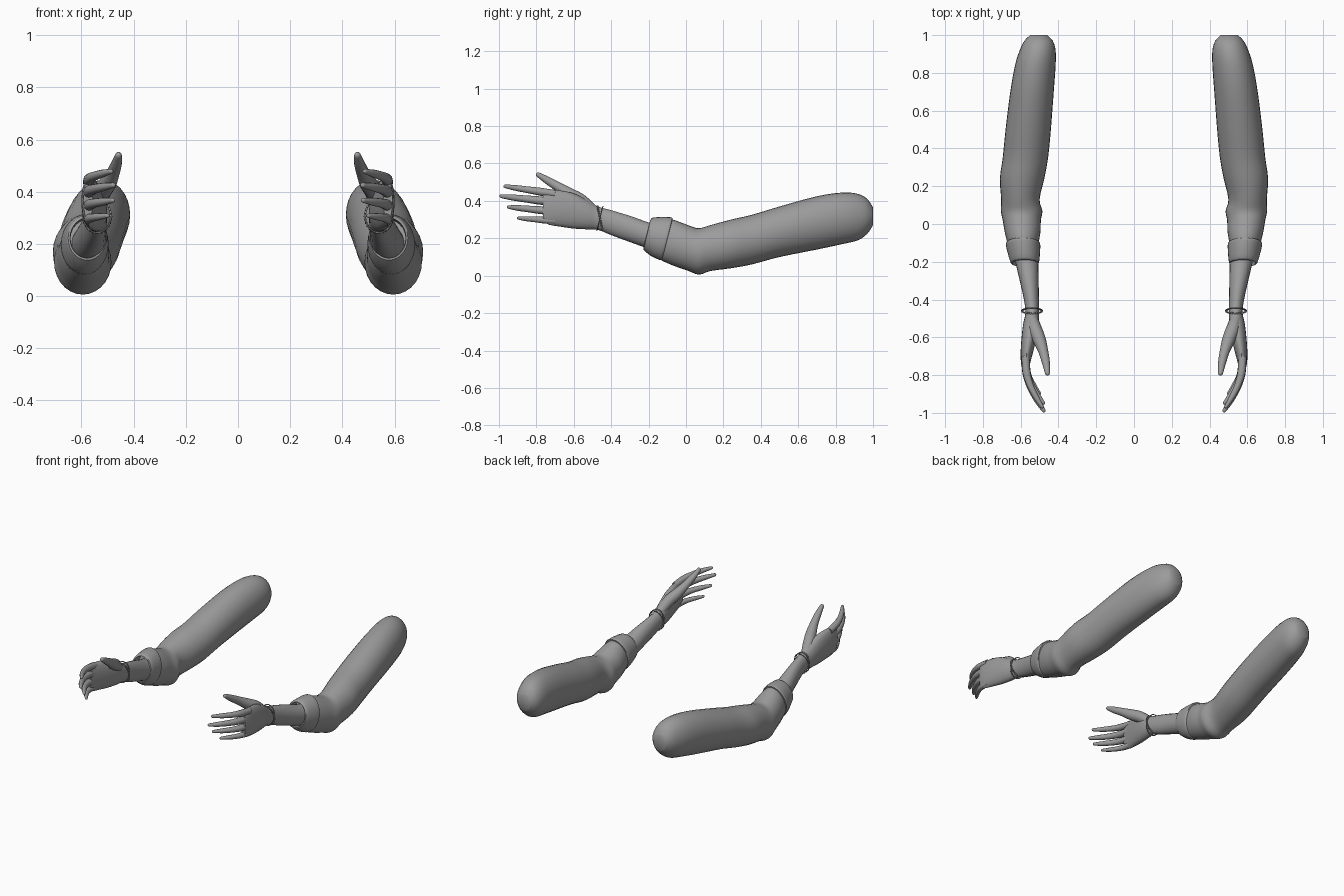
import bpy, bmesh, math
from mathutils import Vector

cube = bpy.data.objects.get("Cube")
if cube:
    bpy.data.objects.remove(cube, do_unlink=True)

grey = bpy.data.materials.new("plain grey")
grey.use_nodes = True
colour = (0.33, 0.33, 0.33, 1)
grey.diffuse_color = colour
grey.node_tree.nodes["Principled BSDF"].inputs["Base Color"].default_value = colour


def finish(name, bm, side):
    """Turn a left-hand mesh into an object, flipped over for the right side."""
    for v in bm.verts:
        v.co.x *= side
    bmesh.ops.recalc_face_normals(bm, faces=bm.faces)
    mesh = bpy.data.meshes.new(name)
    bm.to_mesh(mesh)
    bm.free()
    obj = bpy.data.objects.new(name, mesh)
    bpy.context.collection.objects.link(obj)
    mesh.materials.append(grey)
    bpy.context.view_layer.objects.active = obj
    obj.select_set(True)
    bpy.ops.object.shade_smooth_by_angle(angle=math.radians(50))
    obj.select_set(False)


def smooth_rows(rows, steps):
    """Catmull-Rom interpolation through rows of numbers."""
    out = []
    for i in range(len(rows) - 1):
        a, b = rows[max(i - 1, 0)], rows[i]
        c, d = rows[i + 1], rows[min(i + 2, len(rows) - 1)]
        for s in range(steps):
            t = s / steps
            out.append([q + t * ((r - p) + t * ((2 * p - 5 * q + 4 * r - w)
                        + t * (3 * (q - r) + w - p))) / 2
                        for p, q, r, w in zip(a, b, c, d)])
    return out + [list(rows[-1])]


def skin_rings(bm, rings, cap=True):
    """Bridge successive vertex rings with quads."""
    loops = [[bm.verts.new(p) for p in ring] for ring in rings]
    n = len(loops[0])
    for a, b in zip(loops, loops[1:]):
        for i in range(n):
            j = (i + 1) % n
            bm.faces.new((a[i], a[j], b[j], b[i]))
    if cap:
        bm.faces.new(loops[0])
        bm.faces.new(loops[-1])


def slice_loft(name, side, slices, seg, steps, cap=True):
    """Loft oval slices given as y, x min, x max, z min, z max, lean."""
    rings = []
    for y, x0, x1, z0, z1, lean in smooth_rows(slices, steps):
        ring = []
        for i in range(seg):
            a = math.tau * i / seg
            dx = (x1 - x0) / 2 * math.cos(a)
            dz = (z1 - z0) / 2 * math.sin(a)
            ring.append(((x0 + x1) / 2 + dx, y + lean * dz, (z0 + z1) / 2 + dz))
        rings.append(ring)
    bm = bmesh.new()
    skin_rings(bm, rings, cap)
    finish(name, bm, side)


def digit(name, side, path):
    """Tapering finger along x, y, z, radius points, with a rounded tip."""
    rows = smooth_rows(path, 4)
    tip, before = Vector(rows[-1][:3]), Vector(rows[-2][:3])
    ahead, r = (tip - before).normalized(), rows[-1][3]
    for push, size in ((0.5, 0.85), (0.85, 0.5), (1, 0.1)):
        rows.append([*(tip + ahead * r * push), r * size])
    rings = []
    for i, (x, y, z, r) in enumerate(rows):
        a, b = rows[max(i - 1, 0)], rows[min(i + 1, len(rows) - 1)]
        along = (Vector(b[:3]) - Vector(a[:3])).normalized()
        across = along.cross(Vector((0, 0, 1))).normalized()
        up = across.cross(along)
        rings.append([Vector((x, y, z)) + r * (across * math.cos(t) + up * math.sin(t))
                      for t in (math.tau * k / 12 for k in range(12))])
    bm = bmesh.new()
    skin_rings(bm, rings)
    finish(name, bm, side)


def oval_point(a, lean):
    """Point on a leaning oval around the wrist."""
    dz = 0.064 * math.sin(a)
    return Vector((0.54 + 0.053 * math.cos(a), -0.46 + lean * dz, 0.307 + dz))


SLEEVE = [
    (1.0, .46, .55, .27, .365, 0), (.97, .43, .58, .225, .41, 0),
    (.92, .415, .605, .19, .437, 0), (.84, .415, .63, .17, .445, 0),
    (.7, .425, .655, .14, .425, 0), (.5, .44, .68, .1, .37, 0),
    (.35, .455, .695, .06, .325, 0), (.24, .475, .71, .04, .3, 0),
    (.13, .5, .703, .025, .27, 0), (.07, .485, .705, .006, .254, 0),
    (.02, .493, .695, .025, .265, .05), (-.04, .495, .685, .05, .283, .15),
    (-.1, .505, .67, .08, .3, .25), (-.15, .515, .655, .11, .295, .25)]

# Turned-back cuff: outer wall, rim, then inner wall
CUFF = [
    (-.1, .515, .655, .1, .29, .25), (-.1, .5, .676, .085, .308, .25),
    (-.115, .496, .678, .085, .313, .25), (-.16, .498, .667, .105, .314, .25),
    (-.2, .502, .655, .133, .31, .25), (-.207, .508, .648, .14, .303, .25),
    (-.2, .515, .642, .147, .297, .25), (-.12, .52, .645, .12, .29, .25)]

FOREARM_AND_PALM = [
    (-.1, .515, .645, .12, .26, 0), (-.2, .507, .628, .145, .285, 0),
    (-.3, .505, .605, .18, .32, 0), (-.4, .503, .583, .217, .35, 0),
    (-.47, .502, .575, .245, .37, 0), (-.53, .503, .587, .248, .405, 0),
    (-.6, .515, .595, .252, .44, 0), (-.67, .532, .6, .262, .455, 0),
    (-.73, .548, .599, .272, .458, 0), (-.765, .557, .592, .29, .445, 0)]

# Base height, tip (x, y, z) and thickness of each finger
FINGERS = {
    "index_finger": (.437, (.487, -.967, .478), .021),
    "middle_finger": (.393, (.478, -.988, .425), .022),
    "ring_finger": (.343, (.48, -.948, .367), .021),
    "little_finger": (.293, (.5, -.897, .308), .018)}

for label, side in (("left", 1), ("right", -1)):
    slice_loft(label + "_sleeve", side, SLEEVE, 28, 3)
    slice_loft(label + "_cuff", side, CUFF, 28, 2, cap=False)
    slice_loft(label + "_forearm_and_palm", side, FOREARM_AND_PALM, 20, 3)

    # Fingers curl inwards from the knuckles
    for name, (base, (tx, ty, tz), r) in FINGERS.items():
        start = Vector((.574, -.7, base))
        span = Vector((tx, ty, tz)) - start
        path = [(start.x + span.x * curl, start.y + span.y * t,
                 start.z + span.z * t, r * thin)
                for t, curl, thin in ((0, 0, 1), (.3, .05, 1), (.55, .25, .85),
                                      (.8, .62, .72), (1, 1, .45))]
        digit(f"{label}_{name}", side, path)

    digit(label + "_thumb", side, [
        (.54, -.5, .35, .03), (.522, -.56, .4, .036), (.5, -.615, .432, .034),
        (.48, -.675, .47, .026), (.466, -.735, .506, .021), (.458, -.79, .54, .013)])

    # Beaded bracelet
    bm = bmesh.new()
    for i in range(30):
        bead = bmesh.ops.create_icosphere(bm, subdivisions=1, radius=0.006)
        bmesh.ops.translate(bm, verts=bead["verts"],
                            vec=oval_point(math.tau * i / 30, -0.2))
    finish(label + "_bracelet_beads", bm, side)

    # Thin cord crossing the beads
    bm = bmesh.new()
    centre = Vector((0.54, -0.46, 0.307))
    rings = []
    for i in range(33):
        p = oval_point(math.tau * i / 32, 0.25)
        out = (p - centre).normalized()
        rings.append([p + 0.003 * (out * math.cos(t) + Vector((0, 1, 0)) * math.sin(t))
                      for t in (math.tau * k / 6 for k in range(6))])
    skin_rings(bm, rings, cap=False)
    bmesh.ops.remove_doubles(bm, verts=bm.verts, dist=0.0001)
    finish(label + "_bracelet_cord", bm, side)
